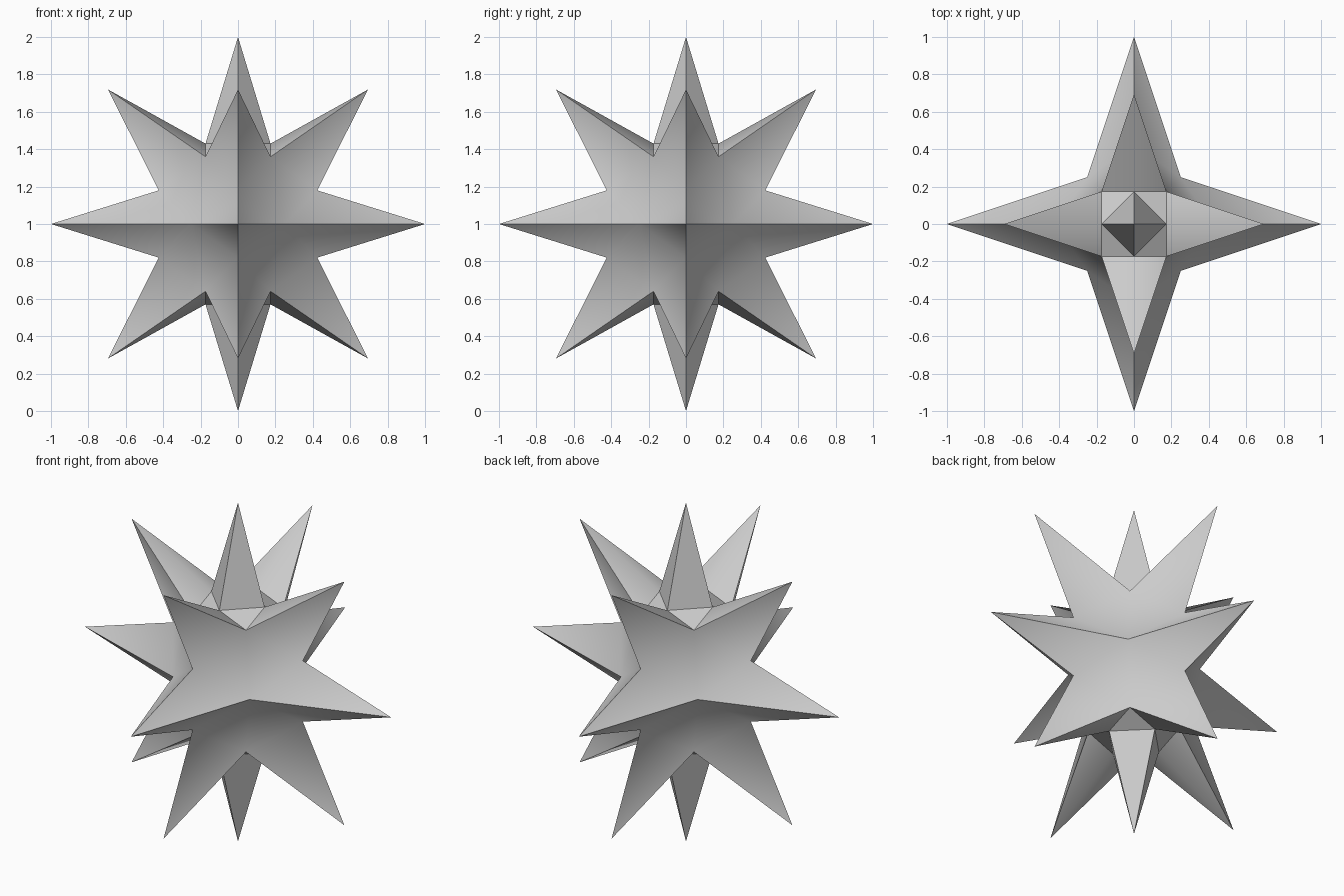
import bpy, bmesh, math
from mathutils import Vector

if "Cube" in bpy.data.objects:
    bpy.data.objects.remove(bpy.data.objects["Cube"])

# Spike tips sit on a coarse 4-sided, 4-ring sphere lattice
RING_R, RING_Z = 0.695, 0.719
SEGS = 4


def ring(radius, z):
    return [Vector((radius * math.cos(i * math.tau / SEGS),
                    radius * math.sin(i * math.tau / SEGS), z)) for i in range(SEGS)]


rows = [[Vector((0, 0, -1))] * SEGS, ring(RING_R, -RING_Z), ring(1, 0),
        ring(RING_R, RING_Z), [Vector((0, 0, 1))] * SEGS]

bm = bmesh.new()


def cell(corners):
    """One lattice cell: a spike facet at each corner, a sunken patch between."""
    n = len(corners)
    tips = [bm.verts.new(c) for c in corners]
    # Valley points: edge midpoints pulled halfway to the centre
    mids = [bm.verts.new((corners[i] + corners[(i + 1) % n]) * 0.25) for i in range(n)]
    for i in range(n):
        bm.faces.new((tips[i], mids[i], mids[i - 1]))
    bm.faces.new(mids)


for low, high in zip(rows, rows[1:]):
    for i in range(SEGS):
        j = (i + 1) % SEGS
        corners = []
        for c in (low[i], low[j], high[j], high[i]):
            if all((c - p).length > 1e-5 for p in corners):
                corners.append(c)
        cell(corners)

# Join the cells and stand the star on the ground
bmesh.ops.remove_doubles(bm, verts=bm.verts, dist=1e-4)
bmesh.ops.recalc_face_normals(bm, faces=bm.faces)
bmesh.ops.translate(bm, verts=bm.verts, vec=(0, 0, 1))

mesh = bpy.data.meshes.new("spiked_star")
bm.to_mesh(mesh)
bm.free()
star = bpy.data.objects.new("spiked_star", mesh)
bpy.context.collection.objects.link(star)
bpy.context.view_layer.objects.active = star
star.select_set(True)
bpy.ops.object.shade_smooth_by_angle(angle=math.radians(40))
